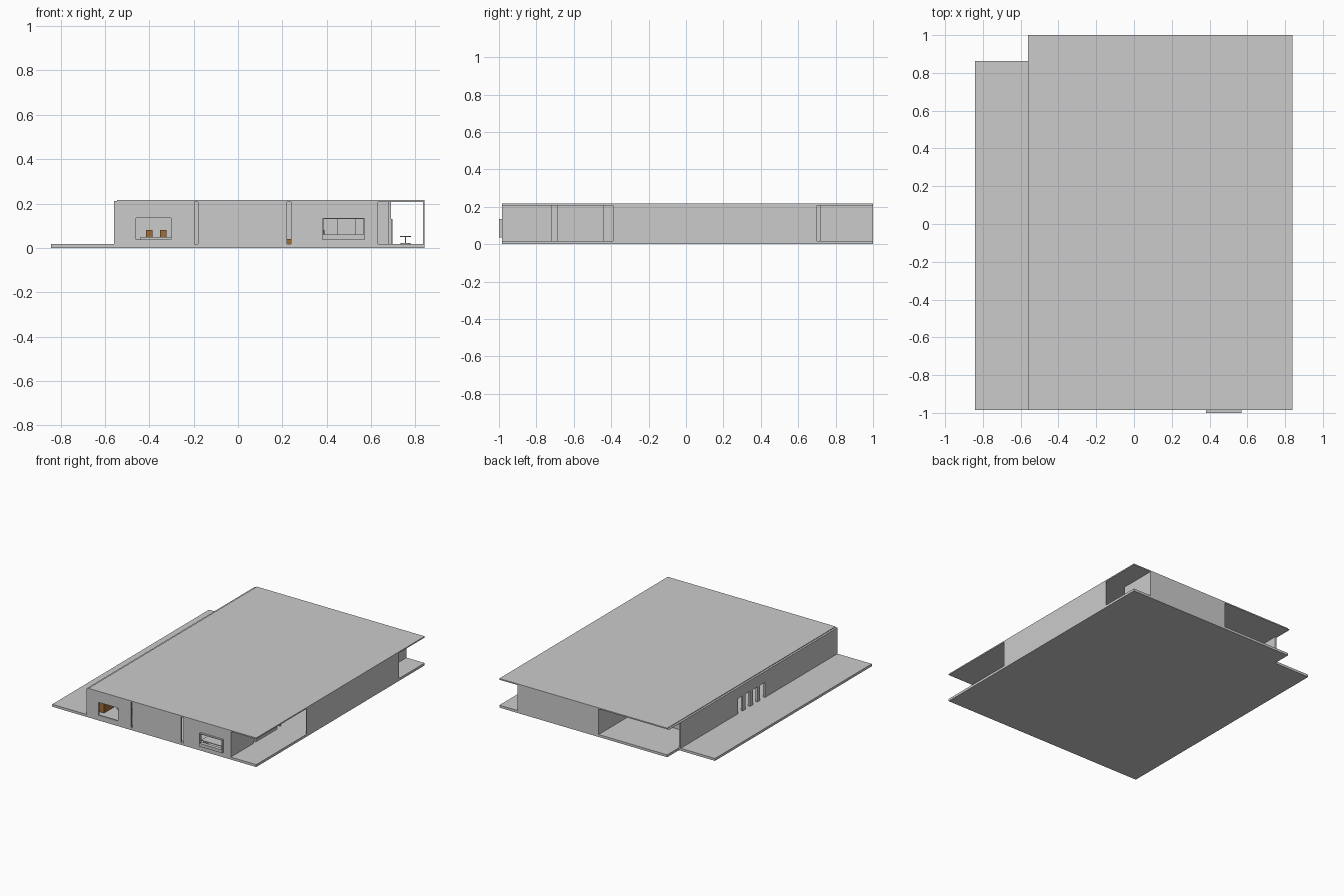
import bpy, bmesh

if "Cube" in bpy.data.objects:
    bpy.data.objects.remove(bpy.data.objects["Cube"])

FLOOR, TOP, T = 0.018, 0.208, 0.012

brown = bpy.data.materials.new("brown_wood")
brown.diffuse_color = (0.35, 0.15, 0.04, 1)
brown.use_nodes = True
brown.node_tree.nodes["Principled BSDF"].inputs["Base Color"].default_value = brown.diffuse_color


def boxes(name, items, mat=None):
    """One object made of boxes given as (x0, x1, y0, y1, z0, z1)."""
    bm = bmesh.new()
    for x0, x1, y0, y1, z0, z1 in items:
        vs = bmesh.ops.create_cube(bm, size=1)["verts"]
        for v in vs:
            v.co.x = x1 if v.co.x > 0 else x0
            v.co.y = y1 if v.co.y > 0 else y0
            v.co.z = z1 if v.co.z > 0 else z0
    me = bpy.data.meshes.new(name)
    bm.to_mesh(me)
    bm.free()
    ob = bpy.data.objects.new(name, me)
    bpy.context.collection.objects.link(ob)
    if mat:
        me.materials.append(mat)
    return ob


def wall(name, axis, pos, a, b, openings=(), t=T):
    """Wall along an axis from a to b, pos..pos+t thick; openings are (a0, a1, z0, z1)."""
    spans, cur = [], a
    for o0, o1, z0, z1 in sorted(openings):
        if o0 > cur:
            spans.append((cur, o0, FLOOR, TOP))
        if z0 > FLOOR:
            spans.append((o0, o1, FLOOR, z0))
        if z1 < TOP:
            spans.append((o0, o1, z1, TOP))
        cur = o1
    if cur < b:
        spans.append((cur, b, FLOOR, TOP))
    if axis == "x":
        items = [(s0, s1, pos, pos + t, z0, z1) for s0, s1, z0, z1 in spans]
    else:
        items = [(pos, pos + t, s0, s1, z0, z1) for s0, s1, z0, z1 in spans]
    return boxes(name, items)


# floor slab with a notch at the back left corner
bm = bmesh.new()
outline = [(-0.843, -0.985), (0.84, -0.985), (0.84, 1.0), (-0.545, 1.0), (-0.545, 0.862), (-0.843, 0.862)]
face = bm.faces.new([bm.verts.new((x, y, 0)) for x, y in outline])
up = bmesh.ops.extrude_face_region(bm, geom=[face])["geom"]
bmesh.ops.translate(bm, vec=(0, 0, FLOOR), verts=[g for g in up if isinstance(g, bmesh.types.BMVert)])
bmesh.ops.recalc_face_normals(bm, faces=bm.faces)
me = bpy.data.meshes.new("floor_slab")
bm.to_mesh(me)
bm.free()
bpy.context.collection.objects.link(bpy.data.objects.new("floor_slab", me))

# thin ceiling and roof sheets
boxes("ceiling", [(-0.56, 0.84, -0.985, 1.0, TOP, 0.212)])
boxes("roof", [(-0.545, 0.84, -0.985, 1.0, 0.212, 0.217)])

# outer walls
wall("front_wall", "x", -0.985, -0.56, 0.63,
     [(-0.46, -0.295, 0.038, 0.135), (-0.195, -0.18, FLOOR, TOP),
      (0.22, 0.24, FLOOR, TOP), (0.38, 0.57, 0.06, 0.135)])
gaps = [(y, y + 0.055, FLOOR, 0.13) for y in (-0.13, -0.043, 0.045, 0.132)]
wall("left_wall", "y", -0.56, -0.985 + T, 0.862, gaps, 0.015)
wall("right_wall", "y", 0.834, -0.39, 0.70, t=0.006)
wall("back_wall", "x", 1.0 - T, 0.02, 0.69)
wall("back_side_wall", "y", 0.69 - T, 0.72, 1.0 - T)
wall("front_porch_wall", "y", 0.63 - T, -0.985 + T, -0.39,
     [(-0.72, -0.69, FLOOR, TOP), (-0.44, -0.39, FLOOR, TOP)])
wall("back_porch_side", "y", 0.02, 0.62, 1.0 - T)
wall("back_porch_wall", "x", 0.61, -0.545, 0.02, [(-0.3, -0.15, FLOOR, 0.15)])

# inner walls
wall("room_divider_left", "y", -0.17, -0.93, -0.39)
wall("room_divider_right", "y", 0.25, -0.93, -0.39)
wall("cross_wall", "x", -0.39, -0.545, 0.62, [(-0.08, 0.02, FLOOR, 0.15), (0.45, 0.53, FLOOR, 0.15)])
wall("hall_wall", "x", 0.25, -0.545, 0.25, [(-0.1, 0.0, FLOOR, 0.15)])
boxes("slot_back_panel", [(-0.21, -0.17, -0.94, -0.93, FLOOR, TOP)])

# projecting bay window frame
bx0, bx1, by0, by1 = 0.38, 0.57, -1.0, -0.985
boxes("bay_window_frame", [
    (bx0, bx1, by0, by1, 0.037, 0.06), (bx0, bx1, by0, by1, 0.13, 0.135),
    (bx0, bx0 + 0.005, by0, by1, 0.06, 0.13), (bx1 - 0.005, bx1, by0, by1, 0.06, 0.13)])

# front window frame
boxes("front_window_frame", [
    (-0.46, -0.295, -0.983, -0.975, 0.034, 0.039),
    (-0.303, -0.295, -0.983, -0.975, 0.038, 0.135)])

# bed, headboard pillows and wardrobe behind the front left window
boxes("bed", [(-0.44, -0.30, -0.8, -0.58, FLOOR, 0.05)])
boxes("pillow_chairs", [(x, x + 0.03, -0.56, -0.53, FLOOR, 0.08) for x in (-0.415, -0.352)], brown)
boxes("wardrobe", [(-0.54, -0.475, -0.9, -0.45, FLOOR, 0.15)], brown)
boxes("low_cabinet", [(0.21, 0.245, -0.9, -0.8, FLOOR, 0.04)], brown)

# desk behind the bay window
boxes("desk", [(0.36, 0.58, -0.95, -0.85, 0.055, 0.06),
               (0.37, 0.38, -0.94, -0.86, FLOOR, 0.055), (0.56, 0.57, -0.94, -0.86, FLOOR, 0.055)])
boxes("desk_cabinet", [(0.375, 0.39, -0.84, -0.75, FLOOR, 0.08)], brown)

# pedestal table in the side room
for name, r, z0, z1 in (("table_base", 0.022, FLOOR, 0.022), ("table_stem", 0.003, 0.022, 0.05),
                        ("table_top", 0.025, 0.05, 0.054)):
    bpy.ops.mesh.primitive_cylinder_add(vertices=20, radius=r, depth=z1 - z0,
                                        location=(0.755, 0.2, (z0 + z1) / 2))
    bpy.context.object.name = name
    bpy.ops.object.shade_smooth_by_angle()
boxes("side_door", [(0.69, 0.697, 0.0, 0.05, FLOOR, 0.13)])
